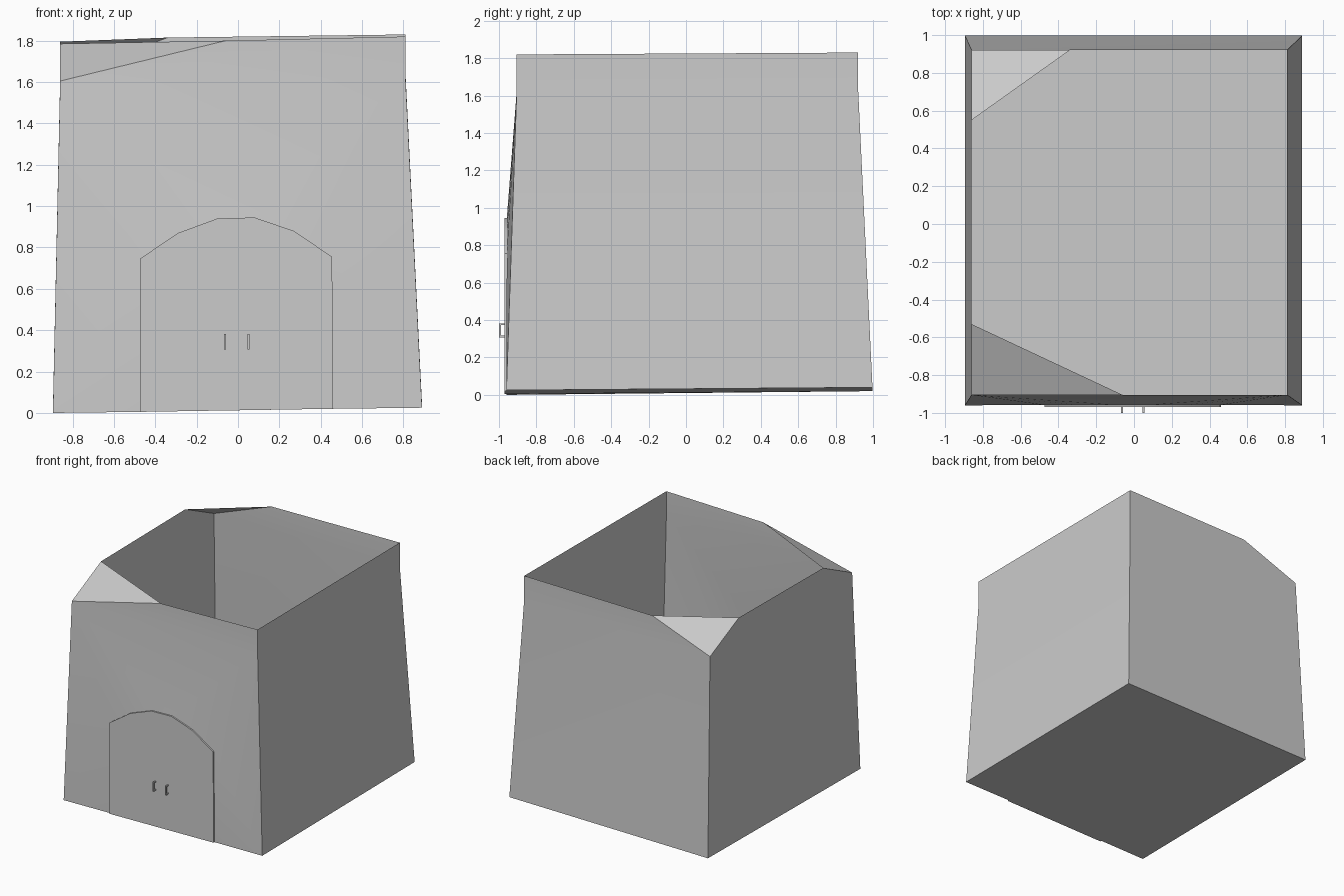
import bpy, bmesh
from mathutils import Vector

if "Cube" in bpy.data.objects:
    bpy.data.objects.remove(bpy.data.objects["Cube"])


def make_object(name, verts, faces, angle=0.5):
    mesh = bpy.data.meshes.new(name)
    mesh.from_pydata(verts, [], faces)
    bm = bmesh.new()
    bm.from_mesh(mesh)
    bmesh.ops.recalc_face_normals(bm, faces=bm.faces[:])
    bm.to_mesh(mesh)
    bm.free()
    obj = bpy.data.objects.new(name, mesh)
    bpy.context.collection.objects.link(obj)
    bpy.context.view_layer.objects.active = obj
    obj.select_set(True)
    bpy.ops.object.shade_smooth_by_angle(angle=angle)
    obj.select_set(False)
    return obj


def slab(name, profile, y0, y1):
    """Extrude an x-z outline along y."""
    n = len(profile)
    verts = [(x, y, z) for y in (y0, y1) for x, z in profile]
    faces = [list(range(n)), list(range(n, 2 * n))]
    faces += [[i, (i + 1) % n, n + (i + 1) % n, n + i] for i in range(n)]
    return make_object(name, verts, faces)


# Door arch outline, left foot to right foot
arch = [(-.475, .005), (-.475, .745), (-.29, .87), (-.10, .94),
        (.08, .945), (.27, .88), (.455, .755), (.46, .02)]

# Shell points: base, wall top and folded rim
P = {
    "b_lf": (-.895, -.96, 0), "b_rf": (.89, -.96, .025),
    "b_rb": (.89, .997, .04), "b_lb": (-.895, .997, .02),
    "t_lf": (-.86, -.905, 1.605), "t_rf": (.81, -.905, 1.625),
    "t_rb": (.81, .92, 1.64), "t_lb": (-.86, .92, 1.62),
    "r_rf": (.81, -.905, 1.82), "r_rb": (.81, .92, 1.83),
    "r_f": (-.06, -.905, 1.80), "r_b": (-.34, .92, 1.815),
    "r_lf": (-.86, -.53, 1.785), "r_lb": (-.86, .55, 1.795),
}
for i, (x, z) in enumerate(arch):
    P[f"a{i}"] = (x, -.958, z)

faces = [
    # tapered side and back walls, floor
    "b_rf b_rb t_rb t_rf", "b_rb b_lb t_lb t_rb", "b_lb b_lf t_lf t_lb",
    "b_lf a0 a7 b_rf b_rb b_lb",
    # front wall fanned around the doorway
    "b_lf a0 a1", "b_lf a1 t_lf", "t_lf a1 a2", "t_lf a2 a3",
    "t_lf a3 a4", "t_lf a4 t_rf", "t_rf a4 a5", "t_rf a5 a6",
    "t_rf a6 b_rf", "b_rf a6 a7",
    # rim with two folded-down corners on the left
    "t_lf t_rf r_rf r_f", "t_rf t_rb r_rb r_rf", "t_rb t_lb r_b r_rb",
    "t_lb t_lf r_lf r_lb", "t_lf r_f r_lf", "t_lb r_lb r_b",
]
keys = list(P)
make_object("tapered_walls", list(P.values()),
            [[keys.index(k) for k in f.split()] for f in faces])

# Two door leaves meeting at the centre line
mid_top, mid_bottom = (-.01, .9425), (-.01, .0125)
slab("door_leaf_left", arch[:4] + [mid_top, mid_bottom], -.97, -.955)
slab("door_leaf_right", [mid_bottom, mid_top] + arch[4:], -.97, -.955)

# Square U-shaped pull handles
for side, x in (("left", -.063), ("right", .05)):
    bm = bmesh.new()
    for y, z, dy, dz in ((-.995, .345, .01, .075),
                         (-.98, .3125, .03, .01), (-.98, .3775, .03, .01)):
        cube = bmesh.ops.create_cube(bm, size=1)["verts"]
        bmesh.ops.scale(bm, vec=Vector((.01, dy, dz)), verts=cube)
        bmesh.ops.translate(bm, vec=Vector((x, y, z)), verts=cube)
    mesh = bpy.data.meshes.new(f"door_handle_{side}")
    bm.to_mesh(mesh)
    bm.free()
    bpy.context.collection.objects.link(
        bpy.data.objects.new(f"door_handle_{side}", mesh))
